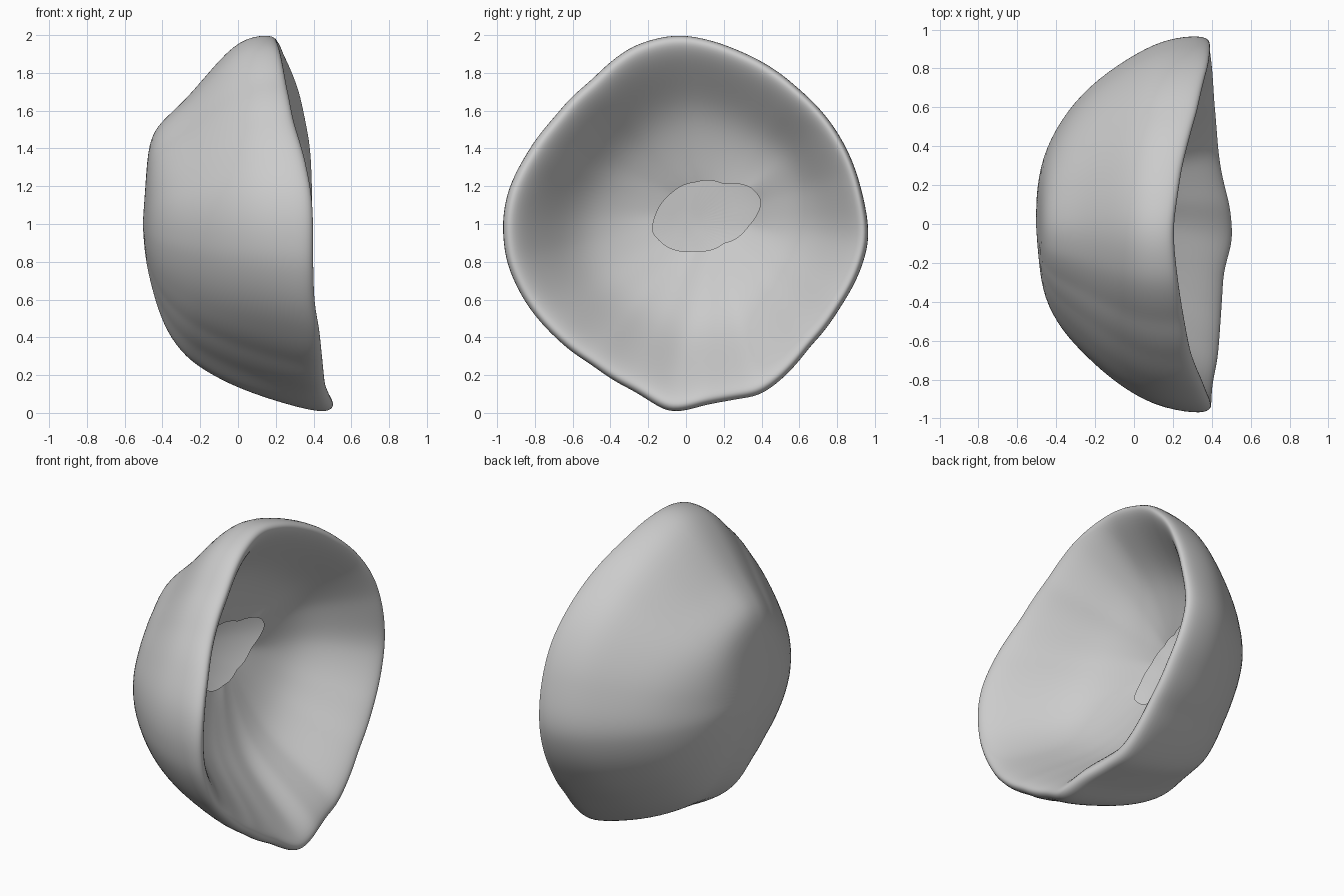
import bpy, bmesh
from math import atan2, hypot, cos, sin, pi, tau

if "Cube" in bpy.data.objects:
    bpy.data.objects.remove(bpy.data.objects["Cube"])

N = 64

# Rim outline seen from the right: (y, z, x)
RIM = [(.975, .93, .39), (.94, 1.15, .40), (.85, 1.41, .39), (.6, 1.72, .33), (.29, 1.92, .25),
       (0, 2.005, .21), (-.12, 2.0, .21), (-.3, 1.94, .23), (-.5, 1.77, .26), (-.71, 1.56, .30),
       (-.86, 1.36, .36), (-.96, 1.15, .40), (-.98, 1.0, .405), (-.96, .8, .405), (-.86, .58, .41),
       (-.71, .4, .44), (-.5, .24, .455), (-.25, .09, .47), (-.08, -.02, .52), (.1, .03, .50),
       (.25, .06, .46), (.4, .08, .44), (.66, .34, .42), (.82, .55, .41), (.94, .78, .395)]
# Opening in the bowl floor: (y, z, x)
HOLE = [(.40, 1.12, -.09), (.35, 1.19, -.08), (.2, 1.21, -.14), (.05, 1.22, -.19), (-.08, 1.16, -.2),
        (-.16, 1.05, -.18), (-.18, .96, -.15), (-.1, .88, -.14), (.05, .86, -.14), (.2, .90, -.15),
        (.33, .99, -.14)]
# Outer shell sections toward +y, +z, -y, -z: (fraction of rim radius, x)
SECT = [[(.2, -.5), (.4, -.46), (.61, -.34), (.77, -.19), (.92, .03), (.985, .18)],
        [(.2, -.49), (.44, -.475), (.54, -.41), (.65, -.28), (.82, -.14), (.98, .01)],
        [(.2, -.49), (.39, -.465), (.57, -.37), (.71, -.24), (.84, -.1), (.97, .1)],
        [(.2, -.49), (.42, -.435), (.58, -.375), (.71, -.28), (.80, -.15), (.90, .05)]]
# Rounded lip and inner bowl: (fraction from rim to hole, fraction of depth)
BOWL = [(0, .13), (.025, .02), (.07, 0), (.16, .1), (.3, .34), (.45, .6), (.6, .78), (.8, .91), (1, 1)]


def polar(pts, cy, cz):
    """Return angle -> (radius, x) by interpolating around a closed outline."""
    t = sorted((atan2(p[1] - cz, p[0] - cy) % tau, hypot(p[0] - cy, p[1] - cz), p[2]) for p in pts)
    t = [(t[-1][0] - tau,) + t[-1][1:]] + t + [(t[0][0] + tau,) + t[0][1:]]

    def f(a):
        for p, q in zip(t, t[1:]):
            if p[0] <= a <= q[0]:
                k = (a - p[0]) / (q[0] - p[0])
                return p[1] + k * (q[1] - p[1]), p[2] + k * (q[2] - p[2])
    return f


rim, hole = polar(RIM, 0, 1), polar(HOLE, .11, 1.04)
bm = bmesh.new()
rings = []

# Outer shell rings
for k in range(6):
    ring = []
    for i in range(N):
        a = tau * i / N
        q, w = int(a / (pi / 2)) % 4, (a / (pi / 2)) % 1
        w = w * w * (3 - 2 * w)
        f0, x0 = SECT[q][k]
        f1, x1 = SECT[(q + 1) % 4][k]
        # slightly flatter on the lower front diagonal
        flat = 1 - .04 * max(0, cos(a - 1.25 * pi)) ** 4 * (k > 1)
        r = rim(a)[0] * (f0 + w * (f1 - f0)) * flat
        ring.append(bm.verts.new((x0 + w * (x1 - x0), r * cos(a), 1 + r * sin(a))))
    rings.append(ring)

# Lip, then inner bowl rings down to the opening
for s, d in BOWL:
    ring = []
    for i in range(N):
        a = tau * i / N
        (r, x), (h, hx) = rim(a), hole(a)
        y = (1 - s) * r * cos(a) + s * (.11 + h * cos(a))
        z = (1 - s) * (1 + r * sin(a)) + s * (1.04 + h * sin(a))
        ring.append(bm.verts.new((x + d * (hx - x), y, z)))
    rings.append(ring)

pole = bm.verts.new((-.505, 0, 1))
for i in range(N):
    j = (i + 1) % N
    bm.faces.new((pole, rings[0][j], rings[0][i]))
    for p, q in zip(rings, rings[1:]):
        bm.faces.new((p[i], p[j], q[j], q[i]))

bmesh.ops.recalc_face_normals(bm, faces=bm.faces)
for f in bm.faces:
    f.smooth = True

me = bpy.data.meshes.new("hollow_shell")
bm.to_mesh(me)
bm.free()
shell = bpy.data.objects.new("hollow_shell", me)
bpy.context.collection.objects.link(shell)
sub = shell.modifiers.new("smooth", "SUBSURF")
sub.levels = sub.render_levels = 2
